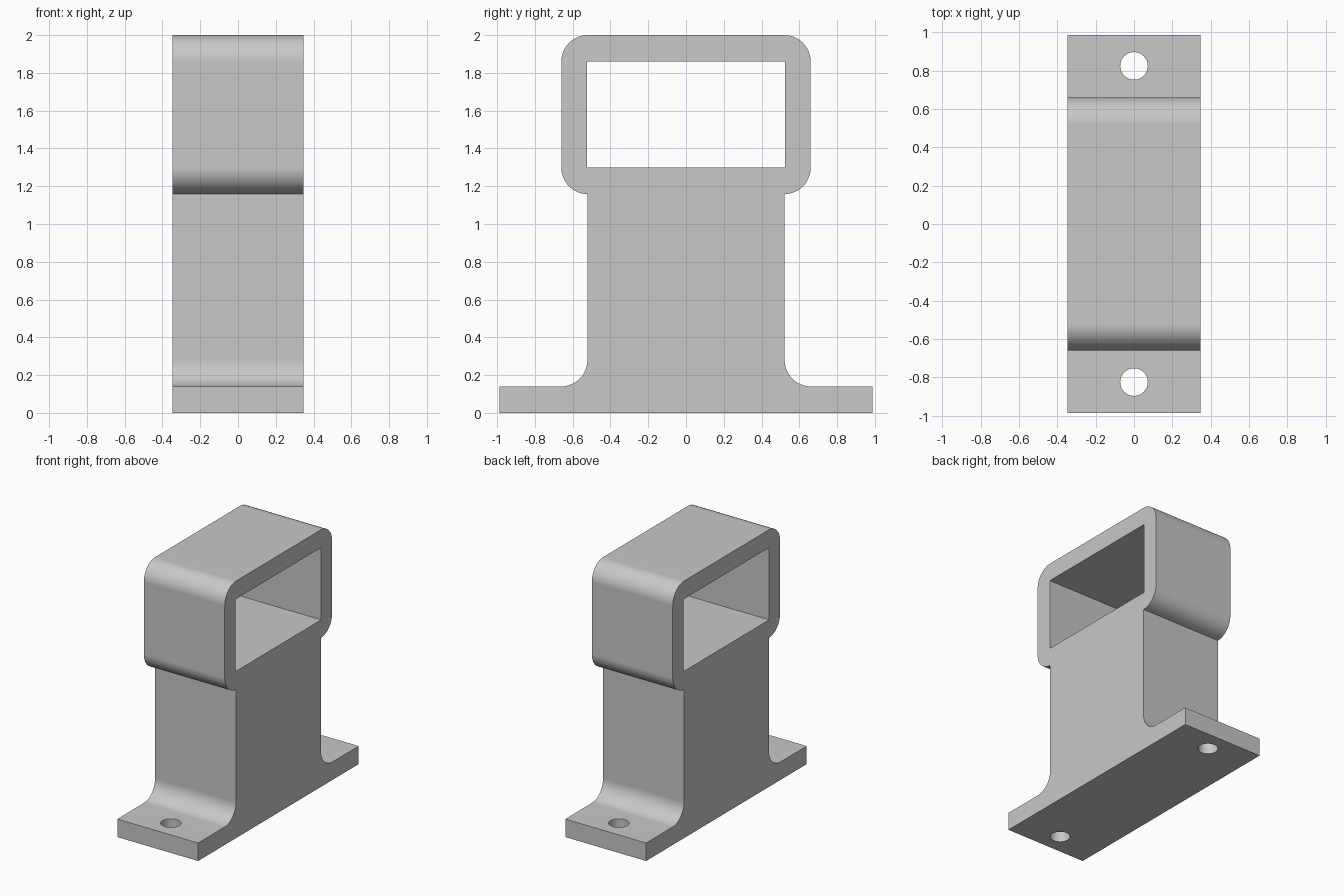
import bpy, bmesh, math

cube = bpy.data.objects.get("Cube")
if cube:
    bpy.data.objects.remove(cube, do_unlink=True)

# Main dimensions
HALF_WIDTH = 0.348
BASE_Y, STEM_Y, HEAD_Y = 0.987, 0.522, 0.66
WALL = 0.14
HEAD_Z, TOP_Z = 1.158, 2.0
HOLE_Y, HOLE_R = 0.825, 0.072
STEPS = 16

grey = bpy.data.materials.new("plain grey")
grey.use_nodes = True
grey.diffuse_color = (0.58, 0.58, 0.58, 1)
grey.node_tree.nodes["Principled BSDF"].inputs["Base Color"].default_value = grey.diffuse_color


def arc(cy, cz, r, start, end):
    angles = [math.radians(start + (end - start) * i / STEPS) for i in range(STEPS + 1)]
    return [(cy + r * math.cos(a), cz + r * math.sin(a)) for a in angles]


def extrude_profile(name, points, half_width):
    """Extrude a closed (y, z) outline along x."""
    bm = bmesh.new()
    face = bm.faces.new([bm.verts.new((-half_width, y, z)) for y, z in points])
    result = bmesh.ops.extrude_face_region(bm, geom=[face])
    verts = [g for g in result["geom"] if isinstance(g, bmesh.types.BMVert)]
    bmesh.ops.translate(bm, verts=verts, vec=(2 * half_width, 0, 0))
    bmesh.ops.recalc_face_normals(bm, faces=bm.faces)
    mesh = bpy.data.meshes.new(name)
    bm.to_mesh(mesh)
    bm.free()
    mesh.materials.append(grey)
    obj = bpy.data.objects.new(name, mesh)
    bpy.context.collection.objects.link(obj)
    return obj


def cut(target, cutter):
    cutter.hide_render = True
    mod = target.modifiers.new("cut", "BOOLEAN")
    mod.operation, mod.solver, mod.object = "DIFFERENCE", "EXACT", cutter
    bpy.ops.object.select_all(action="DESELECT")
    target.select_set(True)
    bpy.context.view_layer.objects.active = target
    bpy.ops.object.modifier_apply(modifier=mod.name)
    bpy.data.objects.remove(cutter, do_unlink=True)


# Half outline: foot, fillet into the stem, rounded head corners
corner_y = HEAD_Y - WALL
half = [(BASE_Y, 0), (BASE_Y, WALL)]
half += arc(STEM_Y + WALL, 2 * WALL, WALL, 270, 180)
half += [(STEM_Y, HEAD_Z)]
half += arc(corner_y, HEAD_Z + WALL, WALL, -90, 0)[1:]
half += arc(corner_y, TOP_Z - WALL, WALL, 0, 90)
bracket = extrude_profile("bracket", half + [(-y, z) for y, z in reversed(half)], HALF_WIDTH)

# Rectangular opening through the head
low, high, side = HEAD_Z + WALL, TOP_Z - WALL, 0.525
cut(bracket, extrude_profile("opening_cutter",
                             [(-side, low), (side, low), (side, high), (-side, high)], 1))

# Bolt holes through the feet
for y in (-HOLE_Y, HOLE_Y):
    bpy.ops.mesh.primitive_cylinder_add(vertices=48, radius=HOLE_R, depth=0.5, location=(0, y, 0))
    hole = bpy.context.object
    hole.name = "bolt_hole_cutter"
    hole.data.materials.append(grey)
    cut(bracket, hole)

# Smooth rounds with flat faces kept flat
bpy.ops.object.shade_smooth_by_angle(angle=math.radians(30))
weighted = bracket.modifiers.new("flat faces", "WEIGHTED_NORMAL")
weighted.keep_sharp = True
